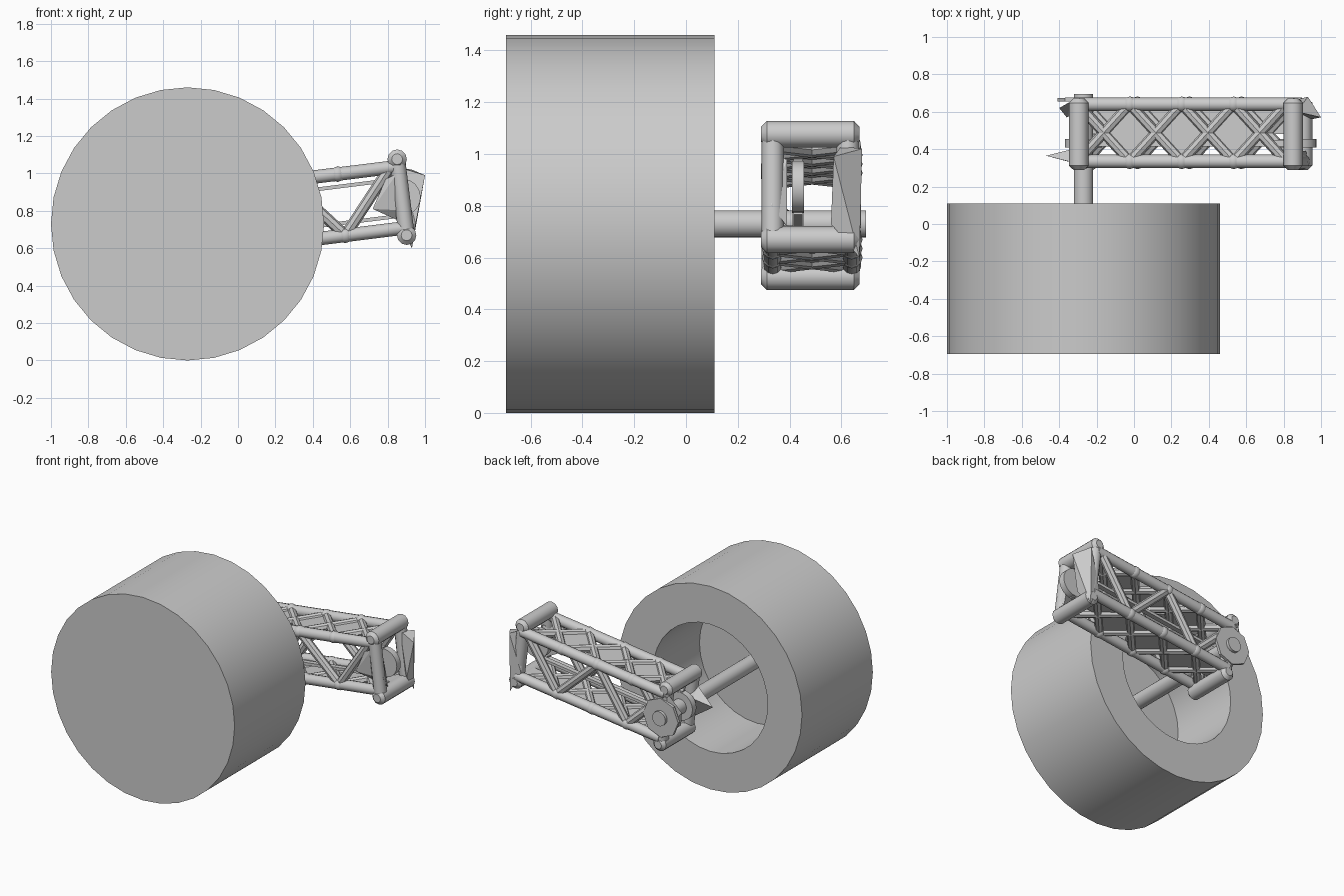
import bpy, bmesh, math
from mathutils import Vector, Matrix

cube = bpy.data.objects.get("Cube")
if cube:
    bpy.data.objects.remove(cube, do_unlink=True)

grey = bpy.data.materials.new("plain grey")
grey.use_nodes = True
grey.diffuse_color = (0.6, 0.6, 0.6, 1)
grey.node_tree.nodes["Principled BSDF"].inputs["Base Color"].default_value = (0.6, 0.6, 0.6, 1)

# The arm is built along u, tilted up from the wheel axis
PIVOT = Vector((-0.27, 0, 0.73))
TILT = Matrix.Rotation(math.radians(-7.1), 3, 'Y')
LENGTH = 1.155
FRONT, BACK = 0.335, 0.64
CHORD = 0.165
BAR = 0.205


def arm(u, y, w):
    return PIVOT + TILT @ Vector((u, y, w))


def finish(name, bm, smooth=True):
    bmesh.ops.recalc_face_normals(bm, faces=bm.faces)
    mesh = bpy.data.meshes.new(name)
    bm.to_mesh(mesh)
    bm.free()
    mesh.materials.append(grey)
    ob = bpy.data.objects.new(name, mesh)
    bpy.context.collection.objects.link(ob)
    if smooth:
        bpy.ops.object.select_all(action='DESELECT')
        ob.select_set(True)
        bpy.context.view_layer.objects.active = ob
        bpy.ops.object.shade_smooth_by_angle(angle=math.radians(35))
    return ob


def tube(name, a, b, r, sides=12, bevel=0.0):
    a, b = Vector(a), Vector(b)
    bm = bmesh.new()
    place = Matrix.Translation((a + b) / 2) @ (b - a).to_track_quat('Z', 'Y').to_matrix().to_4x4()
    bmesh.ops.create_cone(bm, cap_ends=True, segments=sides, radius1=r, radius2=r,
                          depth=(b - a).length, matrix=place)
    if bevel:
        rims = [e for e in bm.edges if e.calc_face_angle(0) > 1.2]
        bmesh.ops.bevel(bm, geom=rims, offset=bevel, segments=1, affect='EDGES')
    return finish(name, bm)


def hull(name, points):
    bm = bmesh.new()
    for p in points:
        bm.verts.new(p)
    bmesh.ops.convex_hull(bm, input=bm.verts)
    return finish(name, bm, False)


def slab(name, outline, w, thick=0.012):
    return hull(name, [arm(u, y, w + s * thick / 2) for u, y in outline for s in (-1, 1)])


# Wheel with a deep round recess at the back
bm = bmesh.new()
profile = [(0, -0.695), (0.73, -0.695), (0.73, 0.11), (0.457, 0.11), (0.457, -0.42), (0, -0.42)]
verts = [bm.verts.new(PIVOT + Vector((r, y, 0))) for r, y in profile]
edges = [bm.edges.new(pair) for pair in zip(verts, verts[1:])]
bmesh.ops.spin(bm, geom=verts + edges, cent=PIVOT, axis=(0, 1, 0),
               angle=math.tau, steps=32, use_merge=True)
bmesh.ops.remove_doubles(bm, verts=bm.verts, dist=0.0005)
finish("wheel", bm)

# Axle and its end plate
tube("axle", PIVOT + Vector((0, -0.43, 0)), PIVOT + Vector((0, 0.695, 0)), 0.052, 24)
tube("axle_plate", arm(0, 0.655, 0), arm(0, 0.675, 0), 0.14, 8)

# End frames: cross bars, uprights and pulleys
for end, u in (("inner", 0), ("outer", LENGTH)):
    for level, w in (("lower", -BAR), ("upper", BAR)):
        tube(f"{end}_{level}_cross_bar", arm(u, 0.29, w), arm(u, 0.67, w), 0.052, 12, 0.022)
    for side, y in (("front", FRONT), ("back", BACK - 0.015)):
        tube(f"{end}_{side}_upright", arm(u, y, -BAR), arm(u, y, BAR), 0.043)
    tube(f"{end}_pulley", arm(u, 0.41, 0), arm(u, 0.455, 0), 0.1, 24)

# Belt runs between the pulleys
for level, s in (("lower", -1), ("upper", 1)):
    slab(f"{level}_belt", [(u, y) for u in (0, LENGTH) for y in (0.415, 0.45)], s * 0.098, 0.02)

# Long chords with side bracing
nodes = [-0.01 + 0.28 * i for i in range(5)]
for side, y in (("front", FRONT), ("back", BACK)):
    for level, w in (("lower", -CHORD), ("upper", CHORD)):
        tube(f"{side}_{level}_chord", arm(0, y, w), arm(LENGTH, y, w), 0.036)
        for u in nodes[1:4]:
            bm = bmesh.new()
            bmesh.ops.create_icosphere(bm, subdivisions=2, radius=0.042,
                                       matrix=Matrix.Translation(arm(u, y, w)))
            finish(f"{side}_{level}_joint", bm)
    for i in range(4):
        s = 1 if i % 2 == 0 else -1
        tube(f"{side}_side_brace", arm(nodes[i], y, s * CHORD), arm(nodes[i + 1], y, -s * CHORD), 0.03, 8)

# Crossed bracing on the top and underside
for level, w in (("lower", -CHORD), ("upper", CHORD)):
    for u0, u1 in zip(nodes, nodes[1:]):
        tube(f"{level}_cross_brace", arm(u0, FRONT, w), arm(u1, BACK, w), 0.028, 8)
        tube(f"{level}_cross_brace", arm(u0, BACK, w), arm(u1, FRONT, w), 0.028, 8)
    # Diamond web panels
    for u in nodes[1:4]:
        mid = (FRONT + BACK) / 2
        slab(f"{level}_web_panel", [(u - 0.14, mid), (u, FRONT), (u + 0.14, mid), (u, BACK)], w)
slab("lower_back_web", [(0, 0.48), (0, BACK), (LENGTH, BACK), (LENGTH, 0.48)], -CHORD)

# Corner gussets of the outer end
hull("outer_front_gusset", [(0.72, 0.31, 0.81), (0.79, 0.31, 0.97), (0.85, 0.30, 1.0),
                            (0.93, 0.33, 0.8), (0.92, 0.39, 0.72), (0.87, 0.39, 0.98)])
hull("outer_back_gusset", [(1.0, 0.57, 0.99), (0.93, 0.68, 1.02), (0.87, 0.6, 1.03),
                           (0.95, 0.56, 0.73), (0.93, 0.67, 0.6), (0.85, 0.66, 0.75)])

# Pointed gussets of the inner end
hull("inner_front_gusset", [(-0.47, 0.365, 0.74), (-0.33, 0.33, 0.84), (-0.33, 0.4, 0.78),
                            (-0.3, 0.32, 0.62), (-0.24, 0.35, 0.8)])
hull("inner_back_gusset", [(-0.4, 0.62, 0.78), (-0.36, 0.57, 0.66), (-0.33, 0.66, 0.9),
                           (-0.27, 0.67, 0.58), (-0.2, 0.65, 0.78)])
